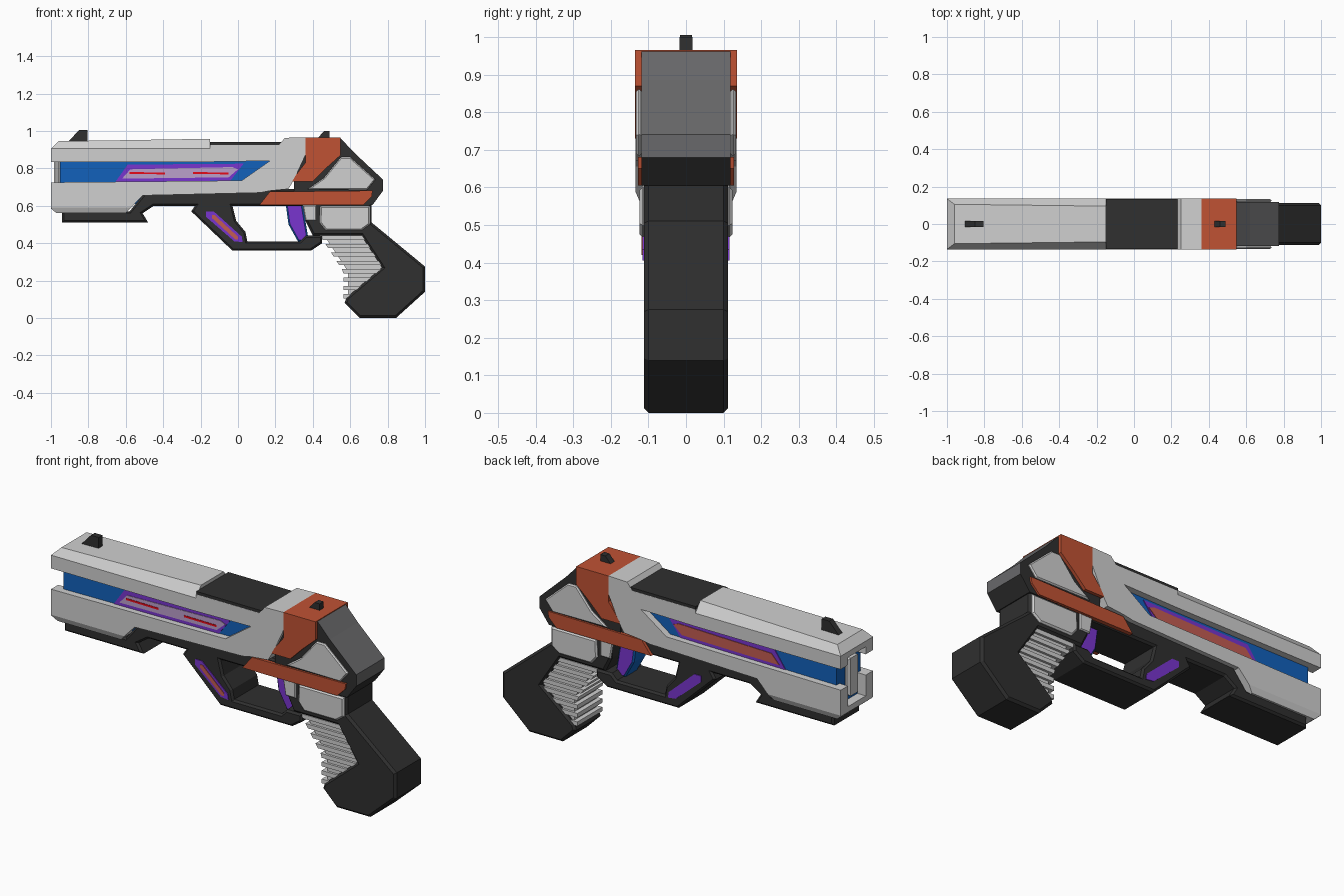
import bpy, bmesh
from mathutils import Vector

if "Cube" in bpy.data.objects:
    bpy.data.objects.remove(bpy.data.objects["Cube"])


def material(name, rgb):
    m = bpy.data.materials.new(name)
    m.diffuse_color = (*rgb, 1)
    m.use_nodes = True
    m.node_tree.nodes["Principled BSDF"].inputs["Base Color"].default_value = m.diffuse_color
    return m


WHITE = material("light_grey", (0.63, 0.63, 0.63))
DARK = material("charcoal", (0.029, 0.029, 0.029))
GREY = material("mid_grey", (0.14, 0.14, 0.145))
ORANGE = material("burnt_orange", (0.53, 0.085, 0.034))
BLUE = material("blue", (0.006, 0.12, 0.5))
PURPLE = material("purple", (0.19, 0.035, 0.62))
LILAC = material("lilac", (0.5, 0.35, 0.6))
SALMON = material("salmon", (0.55, 0.11, 0.085))
RED = material("red", (0.85, 0.003, 0.01))


def prism(name, pts, y0, y1, mat, bevel=0, cuts=(), rule=None):
    """Extrude an x-z outline from y0 to y1, chamfer the rims, slice by planes."""
    bm = bmesh.new()
    face = bm.faces.new([bm.verts.new((x, y0, z)) for x, z in pts])
    ext = bmesh.ops.extrude_face_region(bm, geom=[face])["geom"]
    top = [v for v in ext if isinstance(v, bmesh.types.BMVert)]
    bmesh.ops.translate(bm, verts=top, vec=(0, y1 - y0, 0))
    bmesh.ops.recalc_face_normals(bm, faces=bm.faces)
    if bevel:
        rims = [e for e in bm.edges
                if abs(e.verts[0].co.y - e.verts[1].co.y) < 1e-6]
        bmesh.ops.bevel(bm, geom=rims, offset=bevel, segments=1,
                        affect='EDGES', clamp_overlap=True)
    for co, no in cuts:
        bmesh.ops.bisect_plane(bm, geom=bm.verts[:] + bm.edges[:] + bm.faces[:],
                               plane_co=co, plane_no=no, clear_outer=True)
        bmesh.ops.holes_fill(bm, edges=[e for e in bm.edges if e.is_boundary], sides=0)
    bmesh.ops.recalc_face_normals(bm, faces=bm.faces)
    mesh = bpy.data.meshes.new(name)
    mesh.materials.append(mat)
    if rule:
        mesh.materials.append(rule[0])
        for f in bm.faces:
            f.material_index = int(rule[1](f))
    bm.to_mesh(mesh)
    bm.free()
    ob = bpy.data.objects.new(name, mesh)
    bpy.context.collection.objects.link(ob)
    return ob


def solid(name, pts, half, mat, **kw):
    return prism(name, pts, -half, half, mat, **kw)


def plates(name, pts, inner, outer, mat, **kw):
    """The same plate on both sides."""
    prism(name + "_near", pts, -outer, -inner, mat, **kw)
    prism(name + "_far", pts, inner, outer, mat, **kw)


def box(x0, x1, z0, z1):
    return [(x0, z0), (x1, z0), (x1, z1), (x0, z1)]


# White barrel shell: chamfered top rail, and lower rail with hooked rear
top_cuts = [(Vector((0, s * .135, .905)), Vector((0, s * .047, .035))) for s in (-1, 1)]
low_cuts = [(Vector((0, s * .135, .59)), Vector((0, s * .035, -.015))) for s in (-1, 1)]
top_rail = solid("top_rail", [(-1, .835), (-1, .905), (-.96, .945), (-.15, .958),
                              (-.15, .835)], .135, WHITE, cuts=top_cuts)
lower_shell = solid("lower_shell", [
    (-1, .725), (.02, .735), (.17, .84), (-.15, .835), (-.15, .925), (.22, .925),
    (.25, .963), (.36, .966), (.36, .87), (.30, .74), (.27, .69), (.17, .68),
    (.12, .67), (-.51, .655), (-.60, .56), (-.97, .56), (-1, .585)],
    .135, WHITE, cuts=low_cuts)

# Muzzle channel cut into both rails
cutter = solid("muzzle_cutter", box(-1.1, -.95, .615, .875), .075, DARK)
cutter.hide_render = True
cutter.hide_viewport = True
for ob in (top_rail, lower_shell):
    mod = ob.modifiers.new("muzzle_channel", 'BOOLEAN')
    mod.operation = 'DIFFERENCE'
    mod.solver = 'EXACT'
    mod.object = cutter

# Blue core, muzzle plug and glowing side panels
solid("energy_core", box(-.951, .175, .61, .88), .10, BLUE)
solid("muzzle_plug", box(-.985, -.95, .65, .85), .042, WHITE, bevel=.012)
plates("core_panel", [(-.655, .728), (-.59, .82), (.03, .825), (-.04, .735)],
       .10, .104, PURPLE)
glow = [(-.62, .745), (-.575, .795), (-.03, .807), (.0, .795), (-.05, .752)]
prism("glow_panel_near", glow, -.107, -.104, LILAC)
prism("glow_panel_far", glow, .104, .107, SALMON)
for i, x in enumerate((-.58, -.24)):
    prism(f"glow_dash_{i}", [(x, .770), (x + .19, .768), (x + .19, .778), (x, .780)],
          -.109, -.107, RED)

# Dark top cover
solid("top_cover", box(-.15, .245, .925, .94), .134, DARK)

# Dark underframe with open trigger guard
solid("underframe", [
    (-.94, .57), (-.94, .51), (-.48, .51), (-.51, .56), (-.45, .60), (-.23, .60),
    (-.25, .57), (-.03, .36), (.39, .36), (.45, .40), (.45, .44), (.36, .44),
    (.33, .41), (.05, .41), (.04, .46), (-.01, .52), (-.03, .60), (.36, .60),
    (.36, .69), (-.49, .68), (-.58, .57)], .112, DARK, bevel=.01)
plates("guard_inlay", [(-.17, .57), (-.13, .57), (.02, .435), (.025, .405),
                       (-.02, .41), (-.17, .54)], .11, .116, PURPLE)
prism("guard_glow", [(-.14, .55), (-.125, .55), (.0, .435), (.0, .42), (-.015, .42),
                     (-.14, .535)], -.119, -.116, SALMON)

# Rear body, its slope in mid grey
solid("rear_body", [(.30, .605), (.30, .74), (.37, .95), (.545, .965), (.62, .885),
                    (.775, .74), (.775, .68), (.72, .605)], .118, DARK,
      rule=(GREY, lambda f: f.normal.x > .5 and f.calc_center_median().z > .67))
solid("orange_strap", [(.36, .966), (.548, .966), (.548, .87), (.47, .80), (.40, .73),
                       (.29, .73), (.31, .765), (.36, .83)], .1352, ORANGE)
plates("rear_panel", [(.37, .687), (.46, .75), (.55, .86), (.60, .86), (.735, .74),
                      (.69, .685)], .117, .133, WHITE, bevel=.006)
plates("orange_stripe", [(.17, .675), (.72, .681), (.715, .65), (.67, .605),
                         (.115, .605)], .105, .128, ORANGE)

# Grip
solid("grip", [(.36, .62), (.36, .52), (.40, .44), (.66, .44), (.77, .27), (.58, .11),
               (.57, .08), (.65, 0), (.845, 0), (1, .14), (1, .275), (.715, .51),
               (.715, .62)], .112, DARK, bevel=.012)
plates("grip_plate", [(.44, .60), (.705, .60), (.705, .50), (.66, .468), (.47, .468),
                      (.435, .51)], .105, .124, WHITE, bevel=.008)
plates("small_plate", [(.345, .605), (.42, .605), (.42, .52), (.36, .52)],
       .105, .12, WHITE, bevel=.005)


# Ribbed grip insert: stacked slabs of alternating width
def front_x(z):
    return .45 + .125 * min(1, (.44 - z) / .19)


def back_x(z):
    return .66 + .11 * (.44 - z) / .17 if z > .27 else .59 + .18 * (z - .11) / .16


RIBS = 15
for i in range(RIBS):
    z1 = .44 - .335 * i / RIBS
    z0 = z1 - .335 / RIBS
    wide = i % 2 == 0
    out = .012 if wide else -.012
    solid(f"grip_rib_{i}", [(front_x(z1) - out, z1), (back_x(z1) + .008, z1),
                            (back_x(z0) + .008, z0), (front_x(z0) - out, z0)],
          .104 if wide else .092, WHITE)

# Trigger, blue with purple sides
solid("trigger", [(.255, .61), (.345, .61), (.375, .43), (.355, .405), (.32, .41),
                  (.27, .50)], .055, BLUE, bevel=.008,
      rule=(PURPLE, lambda f: abs(f.normal.y) > .9))

# Sights
solid("front_sight", [(-.905, .945), (-.85, 1.005), (-.805, 1.005), (-.805, .945)],
      .016, DARK)
solid("rear_sight", [(.425, .96), (.46, 1.0), (.49, 1.0), (.49, .96)], .017, DARK)
